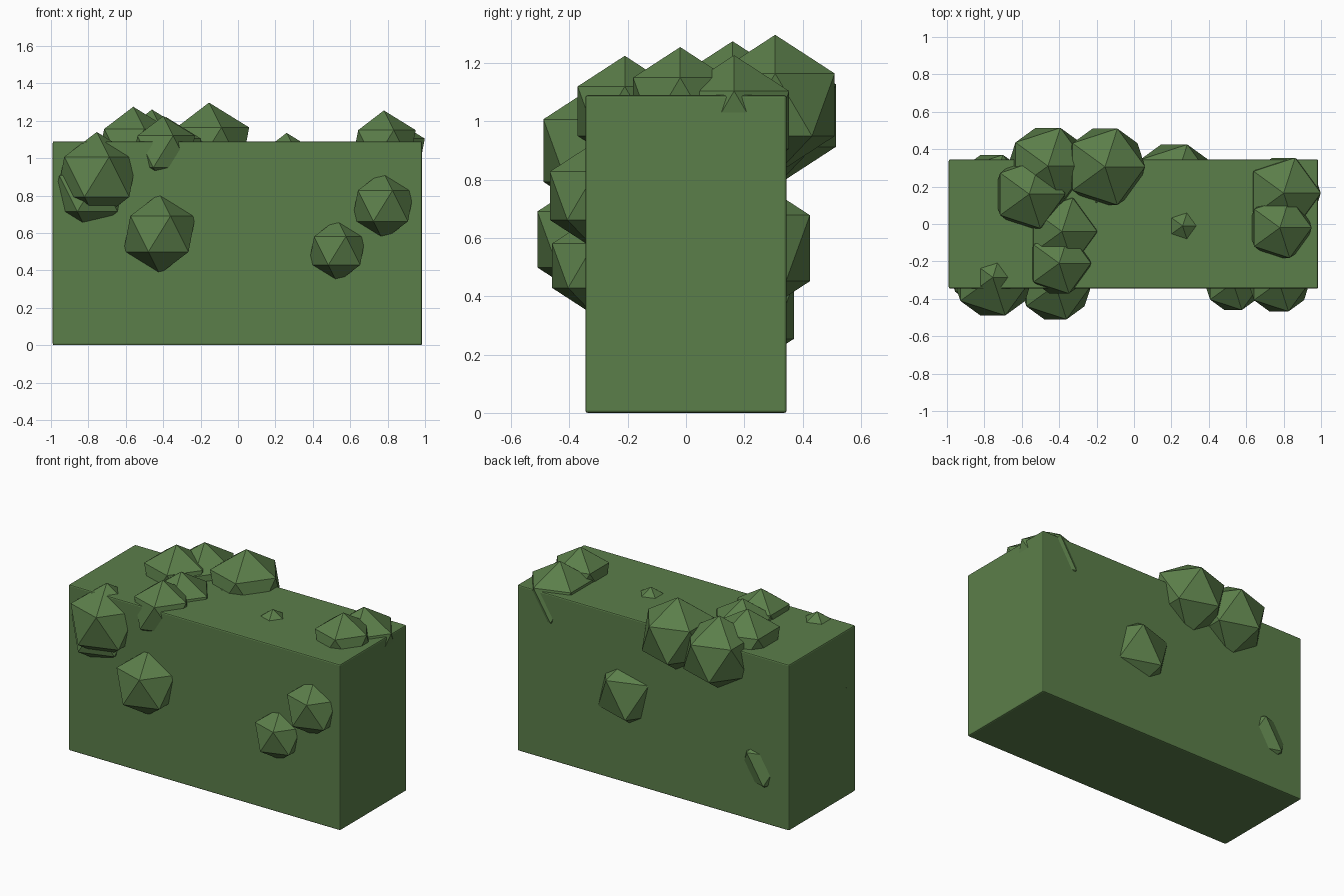
import bpy

# Remove only the default cube
default = bpy.data.objects.get("Cube")
if default:
    bpy.data.objects.remove(default, do_unlink=True)

# Single leaf colour
LEAF = (0.105, 0.21, 0.068, 1.0)
leaf = bpy.data.materials.new("leaf_green")
leaf.use_nodes = True
leaf.diffuse_color = LEAF
shader = next(n for n in leaf.node_tree.nodes if n.type == 'BSDF_PRINCIPLED')
shader.inputs["Base Color"].default_value = LEAF
shader.inputs["Roughness"].default_value = 0.9


def finish(name):
    obj = bpy.context.object
    obj.name = name
    obj.data.materials.append(leaf)
    return obj


def leaf_clump(name, x, y, z, radius):
    """Faceted twenty-sided tuft, partly sunk into the hedge."""
    bpy.ops.mesh.primitive_ico_sphere_add(
        subdivisions=1, radius=radius, location=(x, y, z))
    finish(name)


# Trimmed hedge body with a fine edge bevel
bpy.ops.mesh.primitive_cube_add(size=1, location=(-0.003, 0, 0.545))
body = finish("hedge_body")
body.scale = (1.975, 0.69, 1.09)
bpy.ops.object.transform_apply(location=False, rotation=False, scale=True)
bevel = body.modifiers.new("edge_bevel", 'BEVEL')
bevel.width = 0.008
bevel.segments = 2

# Leaf clumps grouped by the side they grow from
clumps = {
    "front_clump": [
        (-0.755, -0.285, 0.90, 0.24),
        (-0.80, -0.25, 0.81, 0.215),
        (-0.42, -0.327, 0.595, 0.215),
        (0.53, -0.315, 0.505, 0.17),
        (0.775, -0.31, 0.745, 0.185),
    ],
    "top_clump": [
        (-0.155, 0.306, 1.057, 0.24),
        (-0.46, 0.31, 1.02, 0.24),
        (-0.56, 0.16, 1.06, 0.215),
        (-0.40, -0.21, 1.035, 0.19),
        (-0.385, -0.04, 1.01, 0.21),
        (-0.20, 0.12, 0.885, 0.21),
        (0.26, -0.01, 0.925, 0.21),
        (0.78, -0.02, 1.065, 0.19),
        (0.80, 0.165, 1.005, 0.222),
    ],
    "back_clump": [
        (0.215, 0.21, 0.565, 0.253),
        (-0.76, 0.187, 0.35, 0.215),
    ],
}
for side, tufts in clumps.items():
    for number, tuft in enumerate(tufts, 1):
        leaf_clump(f"{side}_{number}", *tuft)
